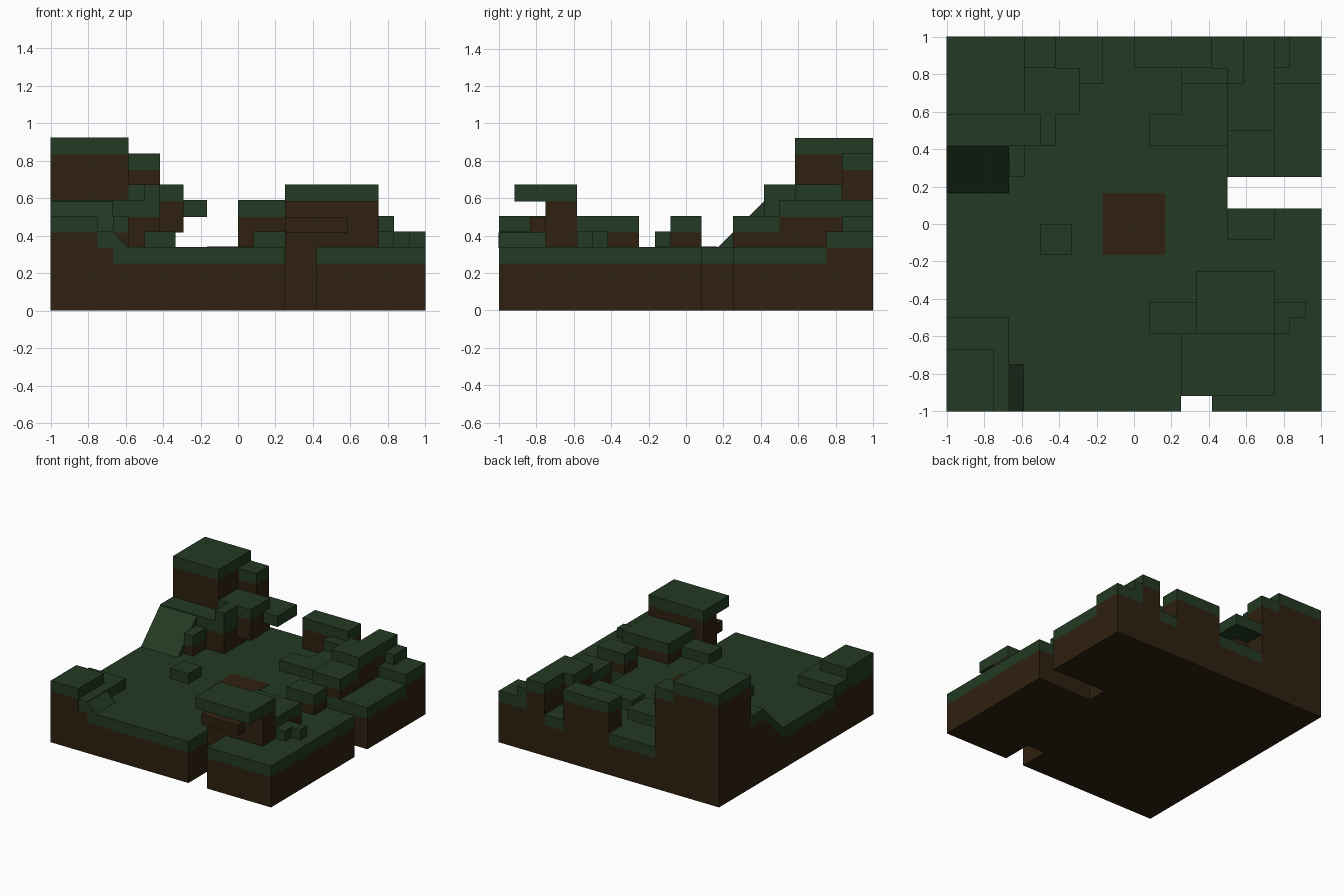
import bpy, bmesh

if "Cube" in bpy.data.objects:
    bpy.data.objects.remove(bpy.data.objects["Cube"], do_unlink=True)

U = 1 / 12       # size of one grid step
LIP = 0.006      # turf caps rise slightly above the grid


def material(name, colour):
    mat = bpy.data.materials.new(name)
    mat.use_nodes = True
    mat.diffuse_color = colour
    bsdf = next(n for n in mat.node_tree.nodes if n.type == "BSDF_PRINCIPLED")
    bsdf.inputs["Base Color"].default_value = colour
    bsdf.inputs["Roughness"].default_value = 1
    return mat


GRASS = material("dark grass green", (0.017, 0.042, 0.017, 1))
SOIL = material("dark soil brown", (0.028, 0.015, 0.005, 1))


def prism(name, start, step, mat):
    """Sweep the closed outline 'start' along the vector 'step'."""
    bm = bmesh.new()
    face = bm.faces.new([bm.verts.new(p) for p in start])
    swept = bmesh.ops.extrude_face_region(bm, geom=[face])["geom"]
    bmesh.ops.translate(bm, vec=step, verts=[v for v in swept if isinstance(v, bmesh.types.BMVert)])
    bmesh.ops.recalc_face_normals(bm, faces=bm.faces)
    mesh = bpy.data.meshes.new(name)
    bm.to_mesh(mesh)
    bm.free()
    mesh.materials.append(mat)
    obj = bpy.data.objects.new(name, mesh)
    bpy.context.collection.objects.link(obj)
    return obj


def layer(name, outline, low, high, mat, lip=0.0):
    """Flat slab with an outline in grid steps."""
    prism(name, [(x * U, y * U, low * U) for x, y in outline], (0, 0, (high - low) * U + lip), mat)


def rect(x0, x1, y0, y1):
    return [(x0, y0), (x1, y0), (x1, y1), (x0, y1)]


def block(name, x0, x1, y0, y1, low, high):
    """Soil body with a one-step turf cap; one-step blocks are all turf."""
    area = rect(x0, x1, y0, y1)
    if high - low > 1:
        layer(name + "_soil", area, low, high - 1, SOIL)
    layer(name + "_turf", area, high - 1, high, GRASS, LIP)


def wedge_x(name, x0, x1, profile, mat):
    """Sweep a y-z profile along x."""
    prism(name, [(x0 * U, y * U, z * U) for y, z in profile], ((x1 - x0) * U, 0, 0), mat)


# Ground: soil with two slots, and turf left open where tall blocks meet the rim
front_slot = [(3, -12), (3, -9), (5, -9), (5, -12)]
side_slot = [(12, 1), (6, 1), (6, 3), (12, 3)]
layer("ground_soil", [(-12, -12)] + front_slot + [(12, -12)] + side_slot + [(12, 12), (-12, 12)], 0, 3, SOIL)
turf = [(-8, -12), (3, -12), (3, -8), (5, -8), (5, -12), (12, -12)] + side_slot
turf += [(12, 9), (7, 9), (7, 12), (5, 12), (5, 10), (0, 10), (0, 12), (-5, 12)]
turf += [(-5, 10), (-7, 10), (-7, 5), (-8, 5), (-8, 2), (-12, 2), (-12, -6), (-8, -6)]
layer("ground_turf", turf, 3, 4, GRASS, LIP)
layer("bare_soil_patch", rect(-2, 2, -2, 2), 4, 4.1, SOIL)

# Tower corner with its terrace and ramp
block("tower", -12, -7, 7, 12, 3, 11)
block("tower_shoulder", -7, -5, 10, 12, 3, 10)
block("terrace", -12, -7, 5, 7, 3, 7)
block("terrace_end", -7, -5, 5, 7, 3, 7)
block("terrace_step", -6, -5, 5, 7, 7, 8)
block("ramp_side_post", -8, -7, 3, 5, 4, 6)
wedge_x("ramp_soil", -12, -8, [(2, 3), (5, 3), (5, 6)], SOIL)
wedge_x("ramp_turf", -12, -8, [(2, 3), (5, 6), (5, 7), (2, 4)], GRASS)

# Overhanging ledges beside the tower
layer("ledge_support", rect(-7, -5, 7, 10), 3, 5, SOIL)
block("upper_ledge", -7, -3.5, 7, 10, 5, 8)
block("floating_ledge", -5, -2, 9, 12, 6, 7)

# Blocks along the back rim
block("back_wall", 0, 5, 10, 12, 3, 7)
block("back_wall_step", 3, 6, 9, 10, 4, 6)
block("back_post", 7, 9, 9, 12, 3, 7)
block("corner_rise", 9, 12, 9, 12, 3, 5)
block("corner_step", 9, 10, 10, 12, 5, 6)

# Blocks around the side slot
block("side_wall", 6, 9, 6, 9, 4, 7)
block("side_wall_step", 6, 9, 3, 6, 4, 6)
block("slot_block", 6, 9, -1, 1, 4, 6)
block("low_step", 3, 6, 5, 9, 4, 5)
block("low_step_arm", 1, 3, 5, 7, 4, 5)

# Overhanging mound at the front
layer("mound_soil", rect(3, 9, -9, -7), 3, 7, SOIL)
layer("mound_overhang_turf", rect(3, 9, -11, -7), 7, 8, GRASS, LIP)
layer("mound_soil_bar", rect(3, 7, -10, -9), 5, 6, SOIL)
block("mound_back_step", 4, 9, -7, -3, 4, 6)
block("mound_inner_step", 1, 4, -7, -5, 4, 5)
block("mound_outer_step", 9, 10, -7, -5, 4, 5)
block("mound_outer_tip", 10, 11, -6, -5, 4, 5)

# Stepped front corner with a small slope, and a lone stone of turf
block("front_corner_low", -12, -8, -12, -6, 3, 5)
layer("front_corner_soil", rect(-12, -9, -12.02, -8), 4, 5, SOIL)
block("front_corner_high", -12, -9, -12, -8, 5, 6)
slope = [(-8, 4), (-7, 4), (-8, 5)]
prism("front_corner_slope", [(x * U, -12 * U, z * U) for x, z in slope], (0, 3 * U, 0), GRASS)
block("lone_turf", -6, -4, -2, 0, 4, 5)
